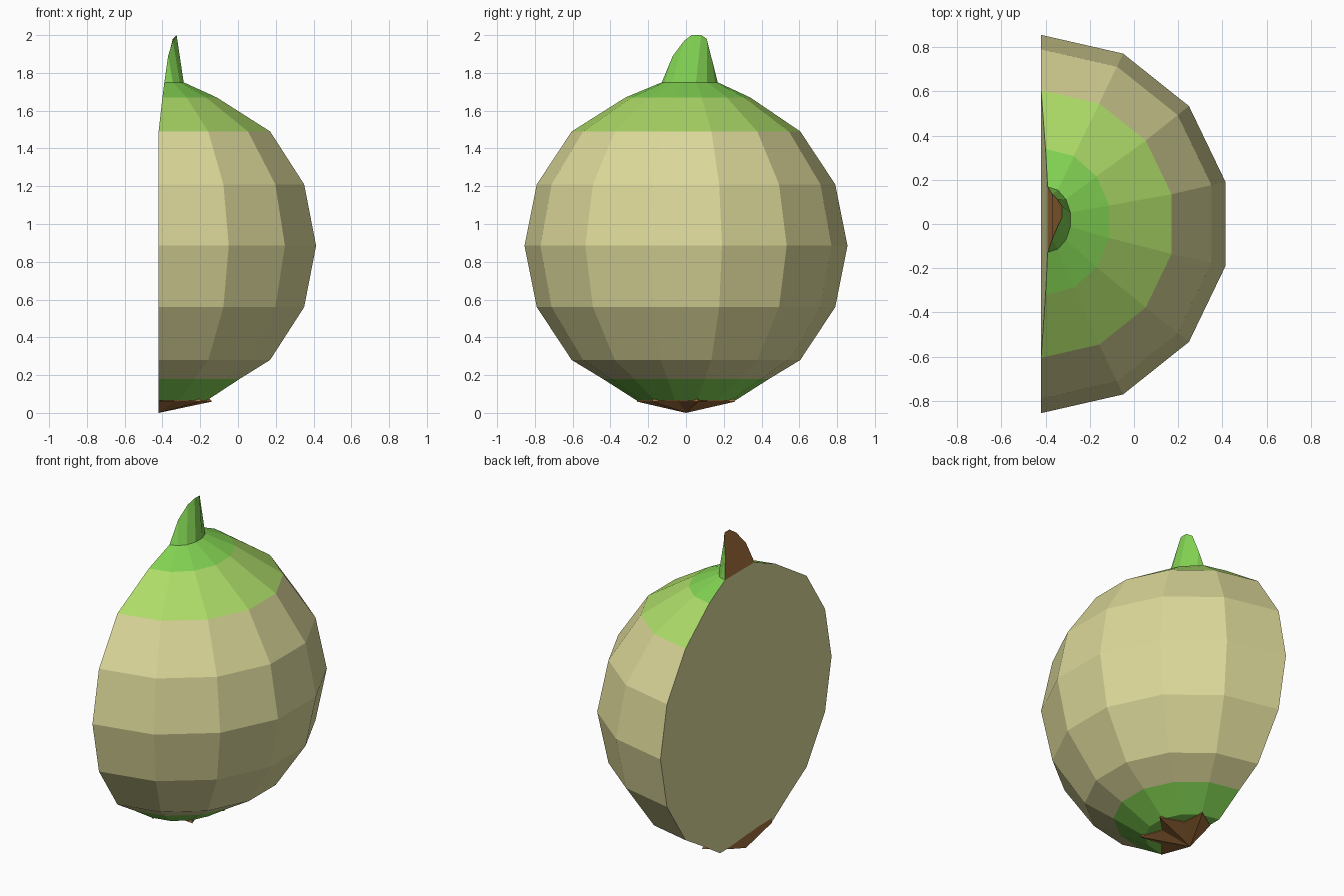
import bpy, bmesh, math

if "Cube" in bpy.data.objects:
    bpy.data.objects.remove(bpy.data.objects["Cube"])

CUT = -0.42  # x of the flat cut side
ANGLES = [math.radians(-90 + i * 180 / 7) for i in range(8)]  # half of a 14-gon


def material(name, rgb):
    m = bpy.data.materials.new(name)
    m.diffuse_color = [(c / 255) ** 2.2 for c in rgb] + [1]
    m.use_nodes = True
    m.node_tree.nodes["Principled BSDF"].inputs["Base Color"].default_value = m.diffuse_color
    return m


TAN = material("tan", (219, 215, 152))
LIME = material("lime", (172, 219, 104))
GREEN = material("green", (130, 211, 84))
BROWN = material("brown", (160, 110, 62))


def half_ring(z, rx, ry=None, cx=CUT, cy=0.0):
    ry = rx if ry is None else ry
    return [(cx + rx * math.cos(a), cy + ry * math.sin(a), z) for a in ANGLES]


def loft(name, rings, band_mats, cut_mat, cap_mats=(None, None)):
    """Skin half rings, close the flat cut side and optionally the two ends."""
    mats = list(dict.fromkeys(list(band_mats) + [cut_mat] + [c for c in cap_mats if c]))
    bm = bmesh.new()
    vs = [[bm.verts.new(p) for p in r] for r in rings]

    def face(verts, mat):
        bm.faces.new(verts).material_index = mats.index(mat)

    for lo, hi, mat in zip(vs, vs[1:], band_mats):
        for i in range(7):
            face([lo[i], lo[i + 1], hi[i + 1], hi[i]], mat)
        face([lo[7], lo[0], hi[0], hi[7]], cut_mat)
    if cap_mats[0]:
        face(vs[0][::-1], cap_mats[0])
    if cap_mats[1]:
        face(vs[-1], cap_mats[1])
    bmesh.ops.remove_doubles(bm, verts=bm.verts, dist=0.0005)
    bmesh.ops.recalc_face_normals(bm, faces=bm.faces)
    me = bpy.data.meshes.new(name)
    bm.to_mesh(me)
    bm.free()
    for m in mats:
        me.materials.append(m)
    ob = bpy.data.objects.new(name, me)
    bpy.context.collection.objects.link(ob)
    return ob


# Halved bulb, its top leaning slightly towards the stem
neck = half_ring(1.75, 0.105, 0.148, -0.39, 0.02)
bulb = [
    half_ring(0.065, 0.26),
    half_ring(0.18, 0.44),
    half_ring(0.28, 0.605),
    half_ring(0.56, 0.79),
    half_ring(0.885, 0.855),
    half_ring(1.21, 0.79),
    half_ring(1.49, 0.605),
    half_ring(1.67, 0.295, 0.33, -0.40, 0.01),
    neck,
]
loft("bulb", bulb, [GREEN] + [TAN] * 5 + [LIME, GREEN], TAN, (GREEN, GREEN))

# Stem with a slanted brown cut
stem_top = [neck[0], (-0.37, -0.07, 1.89), (-0.345, -0.01, 1.97), (-0.325, 0.03, 2.0),
            (-0.325, 0.08, 2.0), (-0.345, 0.11, 1.98), (-0.37, 0.135, 1.88), neck[7]]
loft("stem", [neck, stem_top], [GREEN], BROWN, (GREEN, BROWN))


# Root: shallow cone with a jagged star rim
def star(z, tip, notch):
    pts = []
    for i, a in enumerate(ANGLES):
        r = notch if i % 2 else (0.26 if i == 0 else tip)
        pts.append((CUT + r * math.cos(a), r * math.sin(a), z))
    return pts


loft("root", [half_ring(0.0, 0.0), star(0.06, 0.29, 0.18), star(0.088, 0.265, 0.17)],
     [BROWN, BROWN], BROWN, (None, BROWN))
